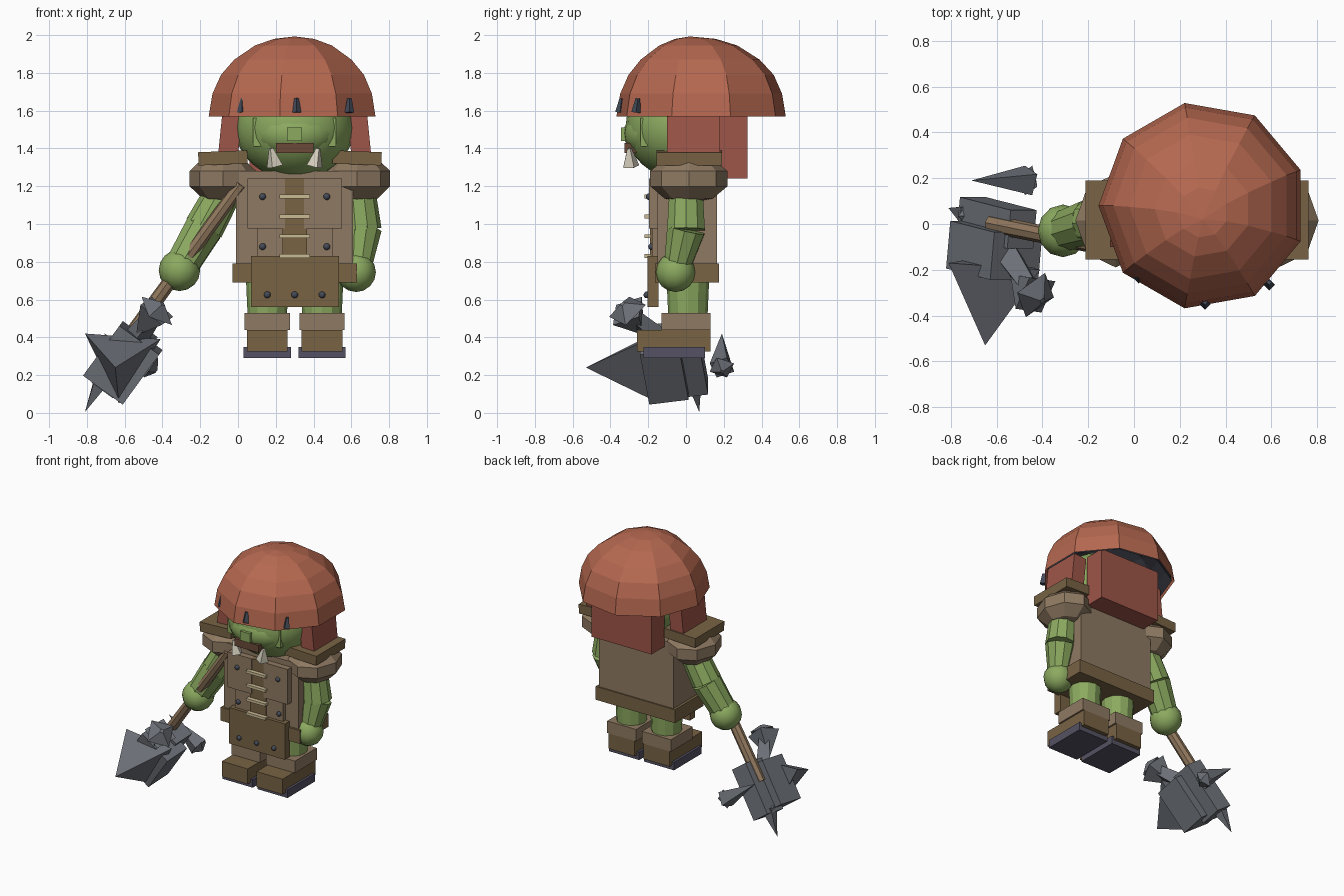
import bpy, bmesh, math
from mathutils import Vector, Matrix

if "Cube" in bpy.data.objects:
    bpy.data.objects.remove(bpy.data.objects["Cube"])

CX = 0.30  # body centre line


def mat(name, hexcol):
    m = bpy.data.materials.new(name)
    ch = [int(hexcol[i:i + 2], 16) / 255 for i in (0, 2, 4)]
    m.diffuse_color = [((c + 0.055) / 1.055) ** 2.4 for c in ch] + [1]
    m.use_nodes = True
    m.node_tree.nodes["Principled BSDF"].inputs["Base Color"].default_value = m.diffuse_color
    return m


RED, RED2 = mat("red", "B56850"), mat("hair_red", "9E5548")
GREEN, BROWN = mat("green", "8CAA60"), mat("leather", "8F7A62")
DARK, WOOD = mat("dark_leather", "786344"), mat("wood", "937A5F")
IRON, SOLE = mat("iron", "6C7077"), mat("sole", "555263")
BONE, RIVET = mat("bone", "D8D2C0"), mat("rivet", "444B58")
LACE, MOUTH, BLACK = mat("lace", "CBBB95"), mat("mouth", "6B4A38"), mat("black", "33343C")


def finish(name, bm, m, smooth=False):
    bmesh.ops.recalc_face_normals(bm, faces=bm.faces)
    me = bpy.data.meshes.new(name)
    bm.to_mesh(me)
    bm.free()
    for p in me.polygons:
        p.use_smooth = smooth
    ob = bpy.data.objects.new(name, me)
    me.materials.append(m)
    bpy.context.collection.objects.link(ob)
    return ob


def box(name, m, x, y, z, rot=None):
    """Box from (min, max) ranges, optionally turned about its centre."""
    c = Vector(((x[0] + x[1]) / 2, (y[0] + y[1]) / 2, (z[0] + z[1]) / 2))
    bm = bmesh.new()
    bmesh.ops.create_cube(bm, size=1)
    bmesh.ops.transform(bm, verts=bm.verts, matrix=Matrix.Translation(c)
                        @ (rot or Matrix.Identity(4))
                        @ Matrix.Diagonal((x[1] - x[0], y[1] - y[0], z[1] - z[0], 1)))
    return finish(name, bm, m)


def ball(name, m, c, r, seg=16, rings=10, smooth=True):
    bm = bmesh.new()
    bmesh.ops.create_uvsphere(bm, u_segments=seg, v_segments=rings, radius=1)
    bmesh.ops.transform(bm, verts=bm.verts,
                        matrix=Matrix.Translation(c) @ Matrix.Diagonal((*r, 1)))
    return finish(name, bm, m, smooth)


def rod(name, m, a, b, r0, r1, n=12, spin=0.0):
    """Cylinder or cone from a to b."""
    a, b = Vector(a), Vector(b)
    bm = bmesh.new()
    bmesh.ops.create_cone(bm, cap_ends=True, segments=n, radius1=r0, radius2=r1,
                          depth=(b - a).length)
    q = (b - a).to_track_quat('Z', 'Y').to_matrix().to_4x4()
    bmesh.ops.transform(bm, verts=bm.verts, matrix=Matrix.Translation((a + b) / 2)
                        @ q @ Matrix.Rotation(spin, 4, 'Z'))
    bmesh.ops.remove_doubles(bm, verts=bm.verts, dist=1e-5)
    return finish(name, bm, m)


def dome(name, m, prof, n=9):
    """Open nine-sided dome from (radius, z, centre y) rings."""
    bm = bmesh.new()
    rings = [[bm.verts.new((CX + r * math.cos(math.pi + i * math.tau / n),
                            y + r * math.sin(math.pi + i * math.tau / n), z))
              for i in range(n)] for r, z, y in prof[:-1]]
    top = bm.verts.new((CX, prof[-1][2], prof[-1][1]))
    for lo, hi in zip(rings, rings[1:]):
        for i in range(n):
            bm.faces.new((lo[i], lo[(i + 1) % n], hi[(i + 1) % n], hi[i]))
    for i in range(n):
        bm.faces.new((rings[-1][i], rings[-1][(i + 1) % n], top))
    return finish(name, bm, m)


# cap with dark lining
prof = [(.455, 1.57, .08), (.435, 1.69, .08), (.39, 1.79, .08), (.32, 1.87, .075),
        (.21, 1.945, .065), (.11, 1.98, .05), (0, 1.993, .02)]
dome("cap", RED, prof)
dome("cap_lining", BLACK, [(r * .96, z - .012 * (i > 0) + .003, y)
                           for i, (r, z, y) in enumerate(prof)])
for x, y in ((.02, -.235), (.31, -.35), (.59, -.265)):
    rod("cap_stud", RIVET, (x, y, 1.59), (x, y + .01, 1.665), .025, .012, 4)

# hair at the sides and back
box("hair_back", RED2, (.06, .56), (.17, .325), (1.24, 1.62))
for s in (-1, 1):
    box("hair_side", RED2, sorted((CX + s * .29, CX + s * .395)), (-.10, .18), (1.33, 1.6),
        Matrix.Rotation(-s * .1, 4, 'Y'))

# head and face
ball("head", GREEN, (CX, -.02, 1.51), (.315, .30, .275), 24, 16)
ball("face", GREEN, (CX, -.17, 1.48), (.22, .16, .14), 20, 12)
box("nose", GREEN, (.26, .34), (-.345, -.25), (1.44, 1.51))
box("mouth", MOUTH, (.20, .40), (-.325, -.22), (1.375, 1.43))
for s in (-1, 1):
    box("cheek_plate", GREEN, sorted((CX + s * .17, CX + s * .22)), (-.24, -.14), (1.41, 1.56))
    rod("tusk", BONE, (CX + s * .105, -.29, 1.305), (CX + s * .125, -.30, 1.40), .045, .012, 4, .8)

# torso, belt and apron
box("torso", BROWN, (-.01, .61), (-.15, .165), (.76, 1.28))
box("belt", DARK, (-.03, .63), (-.165, .175), (.69, .79))
box("chest_plate_left", BROWN, (.05, .25), (-.195, -.14), (.975, 1.24))
box("chest_plate_right", BROWN, (.35, .55), (-.195, -.14), (.975, 1.24))
box("lower_plate", BROWN, (.10, .50), (-.18, -.14), (.80, .99))
box("lace_strip", DARK, (.235, .365), (-.19, -.14), (.80, 1.24))
box("apron", DARK, (.07, .535), (-.205, -.145), (.56, .83))
for z in (1.145, 1.04, .935, .83):
    box("lace", LACE, (.22, .38), (-.22, -.185), (z - .01, z + .01))
for x, y, z in ((.13, -.195, 1.145), (.47, -.195, 1.145), (.13, -.182, .88), (.47, -.182, .88),
                (.155, -.207, .625), (.30, -.207, .625), (.445, -.207, .625)):
    ball("rivet", RIVET, (x, y, z), (.018, .018, .018), 8, 6)

# legs and boots
for s in (-1, 1):
    x = CX + s * .145

    def span(w):
        return (x - w, x + w)
    rod("leg", GREEN, (x, .01, .42), (x, .01, .76), .10, .115, 12)
    box("boot_cuff", BROWN, span(.12), (-.13, .13), (.44, .53))
    box("boot", DARK, span(.108), (-.26, .13), (.325, .44))
    box("sole", SOLE, span(.125), (-.225, .10), (.29, .35))

# shoulder pads
for s, x in ((-1, -.08), (1, .63)):
    ball("shoulder_pad", BROWN, (x, .015, 1.24), (.185, .215, .13), 8, 5, False)
    box("shoulder_plate", DARK, sorted((x - s * .13, x + s * .13)), (-.155, .19), (1.315, 1.385),
        Matrix.Rotation(s * .04, 4, 'Y'))

# arms and hands
rod("right_upper_arm", GREEN, (.63, 0, 1.22), (.655, 0, .97), .09, .105, 10)
rod("right_forearm", GREEN, (.655, 0, .97), (.635, -.05, .76), .105, .07, 10)
ball("right_hand", GREEN, (.625, -.055, .745), (.105, .105, .105), 12, 8)
rod("left_upper_arm", GREEN, (-.06, .02, 1.20), (-.18, .01, .98), .095, .105, 10)
rod("left_forearm", GREEN, (-.18, .01, .98), (-.31, -.03, .76), .105, .09, 10)
ball("left_hand", GREEN, (-.31, -.03, .755), (.11, .115, .11), 12, 8)

# mace shaft and head
lo, hi = Vector((-.62, .0, .34)), Vector((.015, -.13, 1.21))
rod("mace_shaft", WOOD, lo, hi, .04, .035, 8)
tilt = Matrix.Rotation(math.atan2(.635, .87), 4, 'Y') @ Matrix.Rotation(.15, 4, 'X')
box("mace_head", IRON, (-.74, -.48), (-.22, -.01), (.10, .43), tilt)
box("mace_core", IRON, (-.67, -.53), (-.08, .09), (.09, .47), tilt)
rod("mace_neck", IRON, (-.56, -.12, .37), (-.46, -.27, .50), .07, .05, 4, .8)

# big triangular front spike
bm = bmesh.new()
v = [bm.verts.new(p) for p in ((-.81, -.17, .42), (-.41, -.20, .39), (-.63, -.14, .05),
                               (-.65, -.53, .24))]
for f in ((0, 1, 2), (0, 1, 3), (1, 2, 3), (2, 0, 3)):
    bm.faces.new([v[i] for i in f])
finish("front_spike", bm, IRON)

# loose spikes around the head: base centre, tip, radius
for b, t, r in (((-.43, -.31, .54), (-.54, -.22, .41), .11),
                ((-.46, .19, .24), (-.71, .19, .42), .07),
                ((-.72, .04, .18), (-.81, .07, .005), .055)):
    b, t = Vector(b), Vector(t)
    rod("small_spike", IRON, b, t, r, 0, 4, .4)
    rod("spike_cap", IRON, b, b - (t - b).normalized() * r * .5, r, r * .15, 4, .4)
